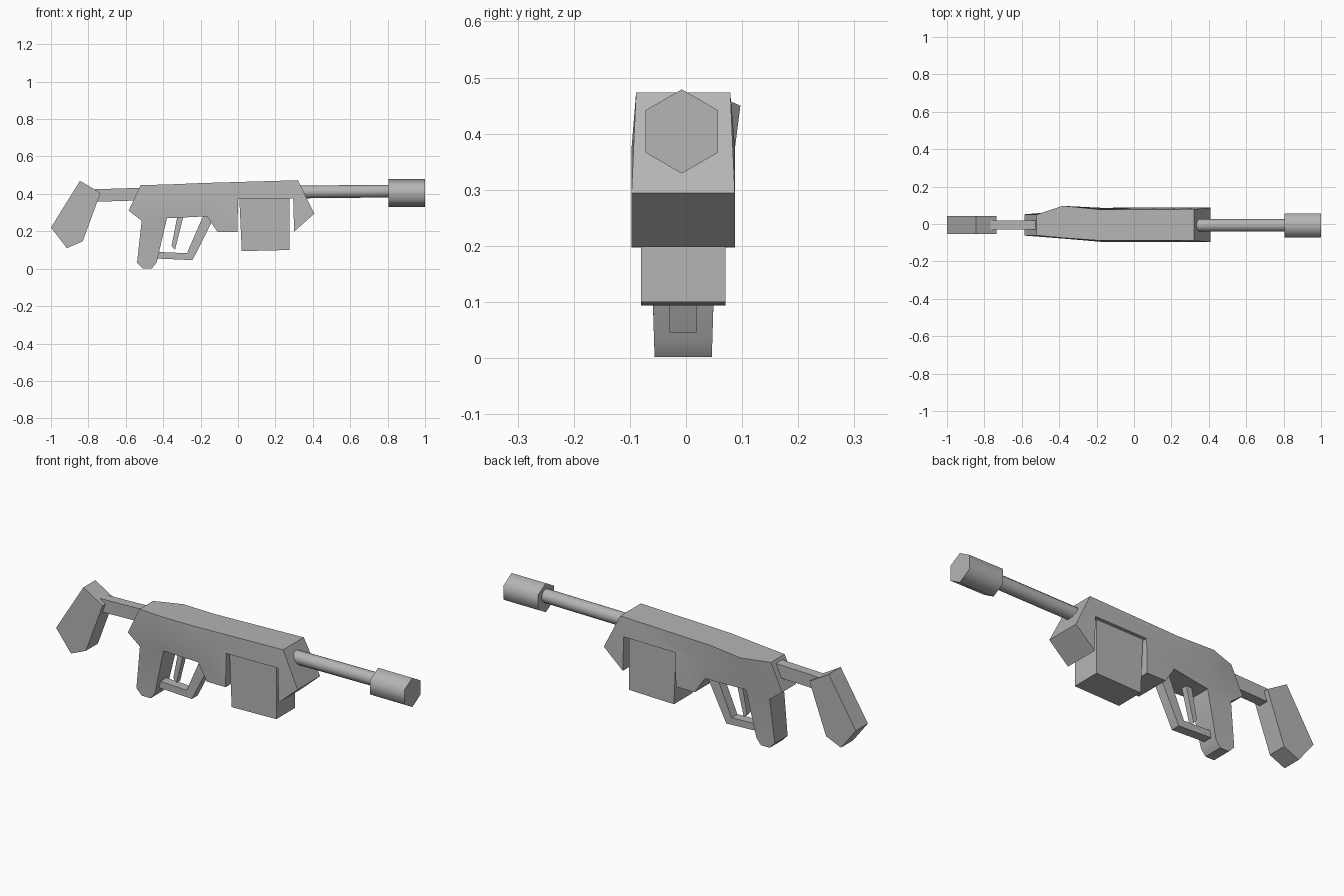
import bpy, bmesh, math
from mathutils import Vector

if "Cube" in bpy.data.objects:
    bpy.data.objects.remove(bpy.data.objects["Cube"])

CY = -0.005  # centre plane of the gun

# Dark grey metal
METAL = bpy.data.materials.new("dark_grey")
METAL.diffuse_color = (0.46, 0.46, 0.46, 1)
METAL.use_nodes = True
METAL.node_tree.nodes["Principled BSDF"].inputs["Base Color"].default_value = METAL.diffuse_color


def finish(name, bm, angle=30):
    bmesh.ops.recalc_face_normals(bm, faces=bm.faces[:])
    me = bpy.data.meshes.new(name)
    bm.to_mesh(me)
    bm.free()
    me.materials.append(METAL)
    ob = bpy.data.objects.new(name, me)
    bpy.context.collection.objects.link(ob)
    bpy.ops.object.select_all(action='DESELECT')
    bpy.context.view_layer.objects.active = ob
    ob.select_set(True)
    bpy.ops.object.shade_smooth_by_angle(angle=math.radians(angle))
    return ob


def slab(name, pts, faces, bulge=None):
    """Side patches mirrored about the centre plane, open edges bridged.
    pts: name -> (x, z, half width); bulge: extra +y offset by point."""
    bulge = bulge or {}
    bm = bmesh.new()
    side = {}
    for s in (-1, 1):
        side[s] = {k: bm.verts.new((x, CY + s * w + (bulge.get(k, 0) if s > 0 else 0), z))
                   for k, (x, z, w) in pts.items()}
    edges = {}
    for f in faces:
        for s in (-1, 1):
            bm.faces.new([side[s][k] for k in f])
        for a, b in zip(f, f[1:] + f[:1]):
            edges.setdefault(frozenset((a, b)), []).append((a, b))
    for uses in edges.values():
        if len(uses) == 1:
            a, b = uses[0]
            bm.faces.new((side[-1][a], side[-1][b], side[1][b], side[1][a]))
    return finish(name, bm)


def plate(name, profile, w):
    pts = {i: (x, z, w) for i, (x, z) in enumerate(profile)}
    return slab(name, pts, [list(pts)])


def tube(name, a, b, r, sides):
    bm = bmesh.new()
    rings = []
    for c in (Vector(a), Vector(b)):
        rings.append([bm.verts.new((c.x, c.y + r * math.sin(2 * math.pi * i / sides),
                                    c.z + r * math.cos(2 * math.pi * i / sides)))
                      for i in range(sides)])
    for i in range(sides):
        j = (i + 1) % sides
        bm.faces.new((rings[0][i], rings[0][j], rings[1][j], rings[1][i]))
    bm.faces.new(rings[0])
    bm.faces.new(rings[1])
    return finish(name, bm, 65)


# Receiver with pistol grip and front block
body = {
    "t0": (-0.52, 0.447, 0.056), "t1": (-0.38, 0.45, 0.069),
    "t2": (-0.19, 0.458, 0.083), "t3": (0.32, 0.473, 0.084),
    "m0": (-0.585, 0.31, 0.057), "m1": (-0.38, 0.35, 0.073),
    "m2": (-0.165, 0.365, 0.091), "m3": (0.0, 0.372, 0.092), "m4": (0.295, 0.375, 0.092),
    "l0": (-0.515, 0.257, 0.059), "l1": (-0.38, 0.27, 0.059),
    "l2": (-0.165, 0.28, 0.086), "l3": (-0.11, 0.197, 0.092), "l4": (-0.003, 0.197, 0.092),
    "f0": (0.408, 0.294, 0.092), "f1": (0.30, 0.198, 0.092),
    "g0": (-0.435, 0.033, 0.052), "g1": (-0.46, 0.002, 0.051),
    "g2": (-0.51, 0.002, 0.051), "g3": (-0.54, 0.033, 0.052),
}
slab("receiver", body, [f.split() for f in (
    "t0 t1 m1 m0", "t1 t2 m2 m1", "t2 t3 m4 m3 m2", "t3 f0 f1 m4",
    "m0 m1 l1 l0", "m1 m2 l2 l1", "m2 m3 l4 l3 l2", "l0 l1 g0 g1 g2 g3")],
    bulge={"t1": 0.033})

# Magazine
plate("magazine", [(0.007, 0.38), (0.02, 0.094), (0.275, 0.1), (0.275, 0.38)], 0.075)

# Shoulder stock and its strut
plate("stock", [(-0.845, 0.47), (-0.735, 0.405), (-0.83, 0.147),
                (-0.915, 0.11), (-1.0, 0.22)], 0.049)
plate("stock_strut", [(-0.79, 0.424), (-0.5, 0.433), (-0.5, 0.366), (-0.79, 0.357)], 0.025)

# Trigger guard and trigger
guard = {"a": (-0.185, 0.285, 0.024), "b": (-0.145, 0.24, 0.024),
         "c": (-0.273, 0.083, 0.024), "d": (-0.243, 0.046, 0.024),
         "e": (-0.44, 0.09, 0.024), "f": (-0.45, 0.055, 0.024),
         "h": (-0.14, 0.285, 0.024)}
slab("trigger_guard", guard, [list("ahbdc"), list("cdfe")])
plate("trigger", [(-0.325, 0.275), (-0.292, 0.28), (-0.337, 0.1), (-0.355, 0.122)], 0.015)

# Barrel and muzzle
tube("barrel", (0.32, CY - 0.002, 0.41), (0.82, CY - 0.002, 0.415), 0.034, 12)
tube("muzzle", (0.805, CY - 0.0025, 0.404), (1.0, CY - 0.0025, 0.404), 0.075, 6)
